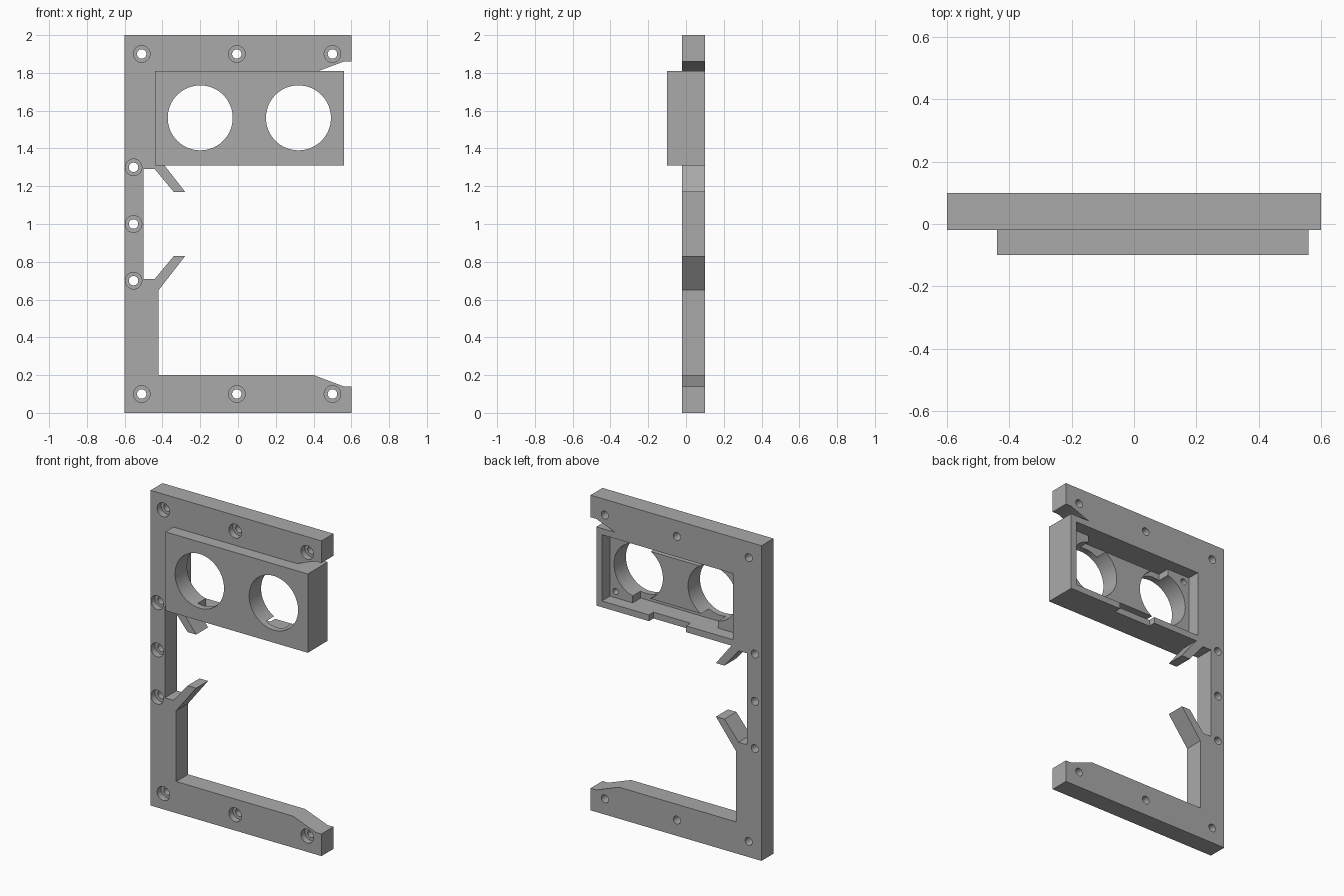
import bpy, bmesh, math

if "Cube" in bpy.data.objects:
    bpy.data.objects.remove(bpy.data.objects["Cube"])

grey = bpy.data.materials.new("mid_grey")
grey.use_nodes = True
colour = (0.4, 0.4, 0.4, 1)
grey.diffuse_color = colour
grey.node_tree.nodes["Principled BSDF"].inputs["Base Color"].default_value = colour


def prism(name, outline, y0, y1):
    """Extrude an (x, z) outline from y0 to y1."""
    bm = bmesh.new()
    face = bm.faces.new([bm.verts.new((x, y0, z)) for x, z in outline])
    side = bmesh.ops.extrude_face_region(bm, geom=[face])
    moved = [v for v in side["geom"] if isinstance(v, bmesh.types.BMVert)]
    bmesh.ops.translate(bm, verts=moved, vec=(0, y1 - y0, 0))
    bmesh.ops.recalc_face_normals(bm, faces=bm.faces[:])
    mesh = bpy.data.meshes.new(name)
    bm.to_mesh(mesh)
    bm.free()
    mesh.materials.append(grey)
    ob = bpy.data.objects.new(name, mesh)
    bpy.context.collection.objects.link(ob)
    return ob


def box(name, x0, x1, y0, y1, z0, z1):
    return prism(name, [(x0, z0), (x1, z0), (x1, z1), (x0, z1)], y0, y1)


def cylinder(name, x, z, r, y0, y1, sides=32):
    turns = [2 * math.pi * i / sides for i in range(sides)]
    return prism(name, [(x + r * math.cos(a), z + r * math.sin(a)) for a in turns], y0, y1)


def combine(target, tool, operation="DIFFERENCE"):
    tool.hide_render = True
    mod = target.modifiers.new("combine", "BOOLEAN")
    mod.operation = operation
    mod.solver = "EXACT"
    mod.object = tool
    bpy.context.view_layer.objects.active = target
    bpy.ops.object.modifier_apply(modifier=mod.name)
    bpy.data.objects.remove(tool)


FRONT, BACK = -0.02, 0.10

# C-shaped frame with two angled clips, mirrored about its mid height
lower = [(0.6, 0), (0.6, 0.14), (0.56, 0.14), (0.4, 0.2), (-0.42, 0.2),
         (-0.42, 0.65), (-0.28, 0.83), (-0.34, 0.83), (-0.44, 0.71), (-0.5, 0.71)]
upper = [(x, 2 - z) for x, z in reversed(lower)]
frame = prism("mounting_frame", lower + upper + [(-0.6, 2), (-0.6, 0)], FRONT, BACK)

# Housing joined to the upper part of the frame
combine(frame, box("housing", -0.44, 0.56, -0.1, BACK, 1.31, 1.81), "UNION")

# Board pocket, open at the back
combine(frame, box("pocket", -0.4, 0.52, 0.02, 0.2, 1.35, 1.77))

# Deeper reliefs along the bottom and top of the pocket
for z in (1.35, 1.71):
    combine(frame, box("relief", -0.24, 0.36, -0.06, 0.05, z, z + 0.06))

# Cable notch through the bottom wall
combine(frame, box("cable_notch", -0.07, 0.19, 0.055, 0.2, 1.25, 1.38))

# Two round openings
for x in (-0.2, 0.32):
    combine(frame, cylinder("round_opening", x, 1.562, 0.172, -0.2, 0.2, 64))

# Blind pilot holes in opposite pocket corners
for x, z in ((0.48, 1.39), (-0.36, 1.73)):
    combine(frame, cylinder("pilot_hole", x, z, 0.02, -0.05, 0.06, 20))

# Counterbored screw holes
spots = [(x, z) for x in (-0.51, -0.006, 0.5) for z in (0.1, 1.9)]
spots += [(-0.553, z) for z in (0.7, 1.0, 1.3)]
for x, z in spots:
    combine(frame, cylinder("screw_hole", x, z, 0.025, -0.05, 0.2))
    combine(frame, cylinder("counterbore", x, z, 0.044, -0.05, 0.02))

bpy.ops.object.select_all(action="DESELECT")
frame.select_set(True)
bpy.context.view_layer.objects.active = frame
bpy.ops.object.shade_smooth_by_angle(angle=math.radians(30))
